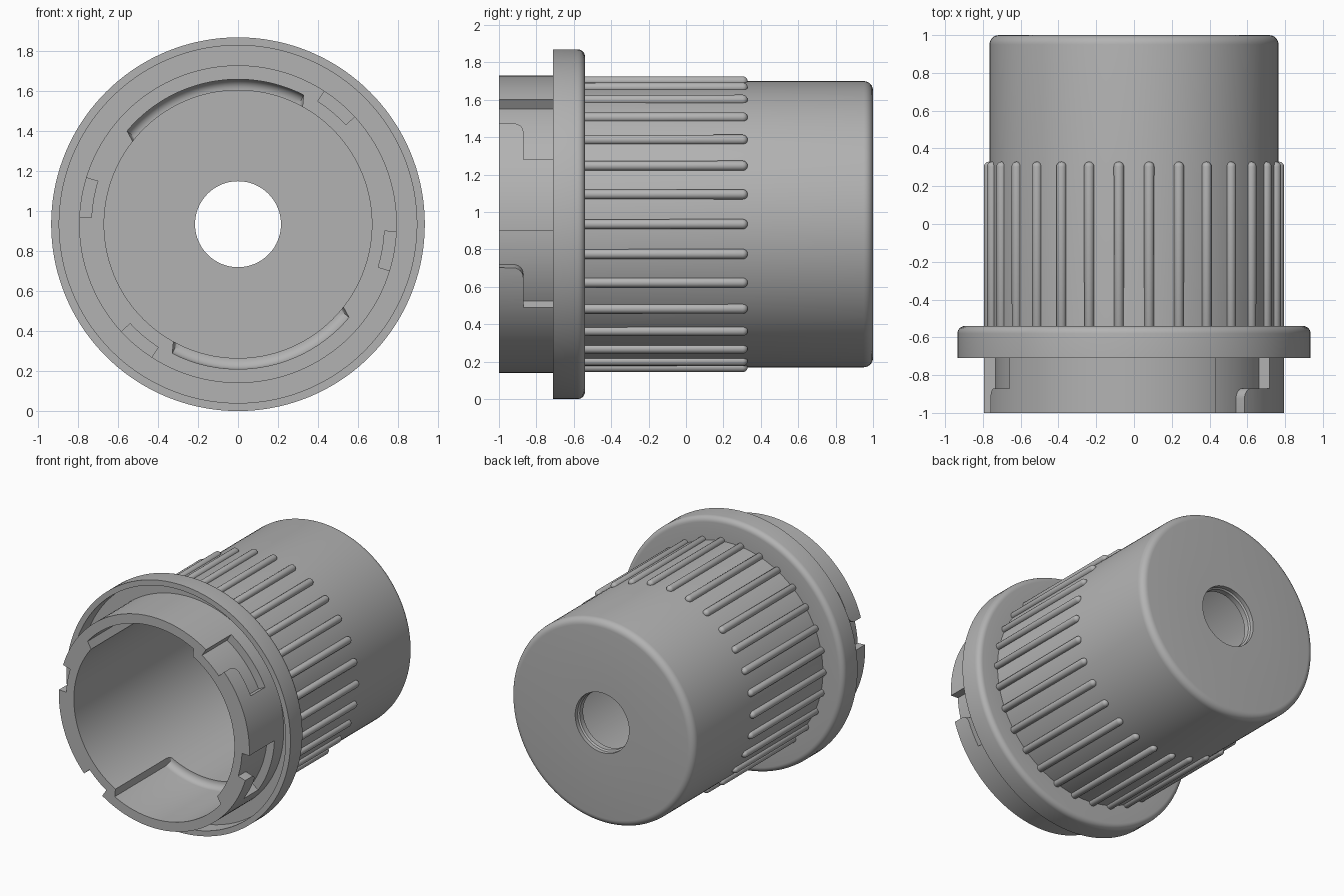
import bpy, bmesh
from math import sin, cos, radians, pi
from mathutils import Matrix, Vector

cube = bpy.data.objects.get("Cube")
if cube:
    bpy.data.objects.remove(cube, do_unlink=True)

CZ = 0.935            # height of the main axis
SEG = 144

grey = bpy.data.materials.new("plain_grey")
grey.use_nodes = True
colour = (0.45, 0.45, 0.45, 1)
grey.diffuse_color = colour
grey.node_tree.nodes["Principled BSDF"].inputs["Base Color"].default_value = colour


def polar(r, y, deg):
    a = radians(deg)
    return Vector((r * cos(a), y, CZ + r * sin(a)))


def finish(bm, name):
    bmesh.ops.recalc_face_normals(bm, faces=bm.faces)
    mesh = bpy.data.meshes.new(name)
    bm.to_mesh(mesh)
    bm.free()
    mesh.materials.append(grey)
    obj = bpy.data.objects.new(name, mesh)
    bpy.context.collection.objects.link(obj)
    return obj


def loft(name, columns, closed=False):
    """Join (angle, [(radius, y), ...]) sections around the axis."""
    bm = bmesh.new()
    rings = [[bm.verts.new(polar(r, y, a)) for r, y in sec] for a, sec in columns]
    pairs = list(zip(rings, rings[1:]))
    if closed:
        pairs.append((rings[-1], rings[0]))
    else:
        bm.faces.new(rings[0])
        bm.faces.new(rings[-1])
    n = len(rings[0])
    for p, q in pairs:
        for i in range(n):
            j = (i + 1) % n
            bm.faces.new((p[i], p[j], q[j], q[i]))
    return finish(bm, name)


def arc(cr, cy, rad, start, end, steps=6):
    angs = [radians(start + (end - start) * i / steps) for i in range(steps + 1)]
    return [(cr + rad * cos(a), cy + rad * sin(a)) for a in angs]


def smooth(obj):
    bpy.ops.object.select_all(action='DESELECT')
    obj.select_set(True)
    bpy.context.view_layer.objects.active = obj
    bpy.ops.object.shade_smooth_by_angle(angle=radians(32))


# Housing: collar, grooved flange, barrel and bored end wall in one profile
profile = [(0.67, -1), (0.795, -1), (0.795, -0.59), (0.895, -0.59),
           (0.895, -0.71), (0.935, -0.71)]
profile += arc(0.895, -0.58, 0.04, 0, 90)
profile += [(0.765, -0.54)]
profile += arc(0.715, 0.95, 0.05, 0, 90)
profile += [(0.225, 1), (0.225, 0.97), (0.215, 0.96), (0.215, 0.92), (0.67, 0.92)]
housing = loft("housing", [(360 * i / SEG, profile) for i in range(SEG)], closed=True)


# Hooked bayonet slot: straight entry, then a turn behind a rounded corner
def slot(entry):
    starts = [(entry + 14.3 - i * 14.3 / 8, -1.1) for i in range(9)]
    for i in range(7):
        t = i * pi / 12
        starts.append((entry - 0.05 - 4 * (1 - cos(t)), -0.925 + 0.055 * sin(t)))
    starts += [(entry - 4 - i * 13 / 7, -0.87) for i in range(1, 8)]
    return loft("slot_cutter", [(a, [(0.734, y), (0.85, y), (0.85, -0.70), (0.734, -0.70)])
                                for a, y in starts])


# Shallow inner pocket with a rounded floor and softened sides
def pocket(begin, end):
    columns = []
    for i in range(41):
        f = i / 40
        edge = min(f, 1 - f) * (end - begin)
        r = 0.725 - 0.06 * max(0, 1 - edge / 2.2) ** 2
        sec = [(0.6, -1.1), (r, -1.1)] + arc(r - 0.05, -0.40, 0.05, 0, 90) + [(0.6, -0.35)]
        columns.append((begin + f * (end - begin), sec))
    return loft("pocket_cutter", columns)


cutters = []
for turn in (0, 180):
    cutters += [slot(42.7 + turn), slot(163 + turn), pocket(61 + turn, 142 + turn)]

bpy.context.view_layer.objects.active = housing
for cutter in cutters:
    cutter.hide_render = True
    mod = housing.modifiers.new("cut", 'BOOLEAN')
    mod.operation = 'DIFFERENCE'
    mod.solver = 'EXACT'
    mod.object = cutter
    bpy.ops.object.modifier_apply(modifier=mod.name)
    bpy.data.objects.remove(cutter, do_unlink=True)
smooth(housing)

# Thirty round-ended grip ribs along the barrel
bm = bmesh.new()
for k in range(30):
    made = bmesh.ops.create_uvsphere(bm, u_segments=16, v_segments=10, radius=0.027)["verts"]
    centre = polar(0.768, 0.303, k * 12)
    lay = Matrix.Rotation(-pi / 2, 3, 'X')
    for v in made:
        if v.co.z < -0.001:
            v.co.z -= 0.85
        v.co = lay @ v.co + centre
smooth(finish(bm, "grip_ribs"))
